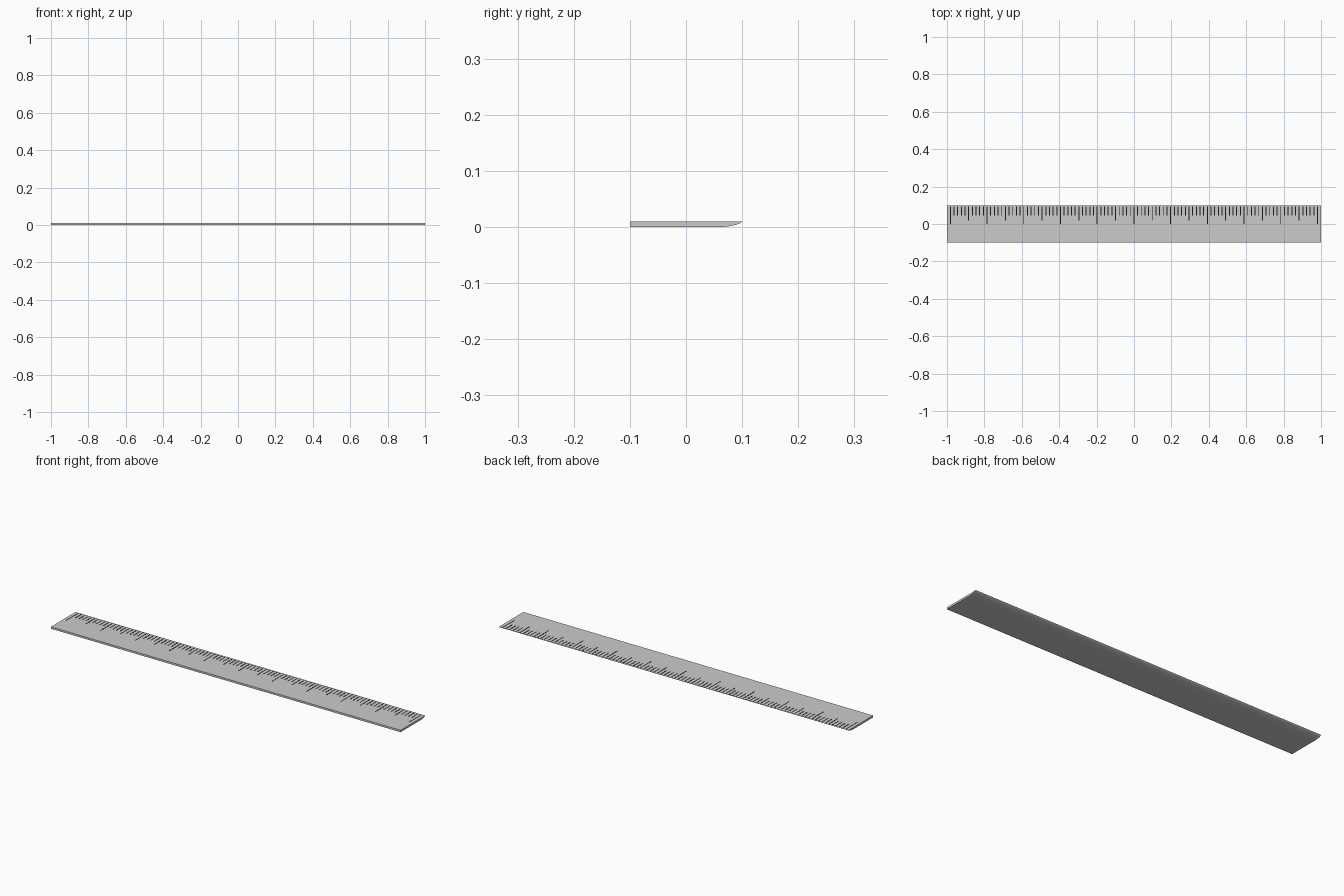
import bpy, bmesh
from mathutils import Matrix

if "Cube" in bpy.data.objects:
    bpy.data.objects.remove(bpy.data.objects["Cube"])

def finish(bm, name):
    bmesh.ops.recalc_face_normals(bm, faces=bm.faces)
    mesh = bpy.data.meshes.new(name)
    bm.to_mesh(mesh)
    bm.free()
    obj = bpy.data.objects.new(name, mesh)
    bpy.context.collection.objects.link(obj)
    return obj

TOP = 0.01

# Ruler body: cross-section with a curved thin edge, extruded along x
profile = [(-0.1, 0.0), (0.06, 0.0), (0.072, 0.0008), (0.083, 0.0026),
           (0.092, 0.005), (0.098, 0.0076), (0.1, TOP), (-0.1, TOP)]
bm = bmesh.new()
face = bm.faces.new([bm.verts.new((-1, y, z)) for y, z in profile])
ext = bmesh.ops.extrude_face_region(bm, geom=[face])
bmesh.ops.translate(bm, vec=(2, 0, 0),
                    verts=[v for v in ext["geom"] if isinstance(v, bmesh.types.BMVert)])
body = finish(bm, "ruler_body")
bpy.context.view_layer.objects.active = body
body.select_set(True)
bpy.ops.object.shade_smooth_by_angle()

# Graduation marks: long every tenth, medium every fifth, short otherwise
START, STEP, OUTER = -0.982, 0.01963, 0.094
bm = bmesh.new()
for i in range(101):
    inner = 0.0 if i % 10 == 0 else 0.02 if i % 5 == 0 else 0.045
    place = Matrix.Translation((START + i * STEP, (OUTER + inner) / 2, TOP - 0.0005))
    size = Matrix.Diagonal((0.005, OUTER - inner, 0.0016, 1))
    bmesh.ops.create_cube(bm, size=1, matrix=place @ size)
marks = finish(bm, "graduation_marks")
ink = bpy.data.materials.new("dark_ink")
ink.diffuse_color = (0.01, 0.01, 0.01, 1)
ink.use_nodes = True
ink.node_tree.nodes["Principled BSDF"].inputs["Base Color"].default_value = ink.diffuse_color
marks.data.materials.append(ink)
